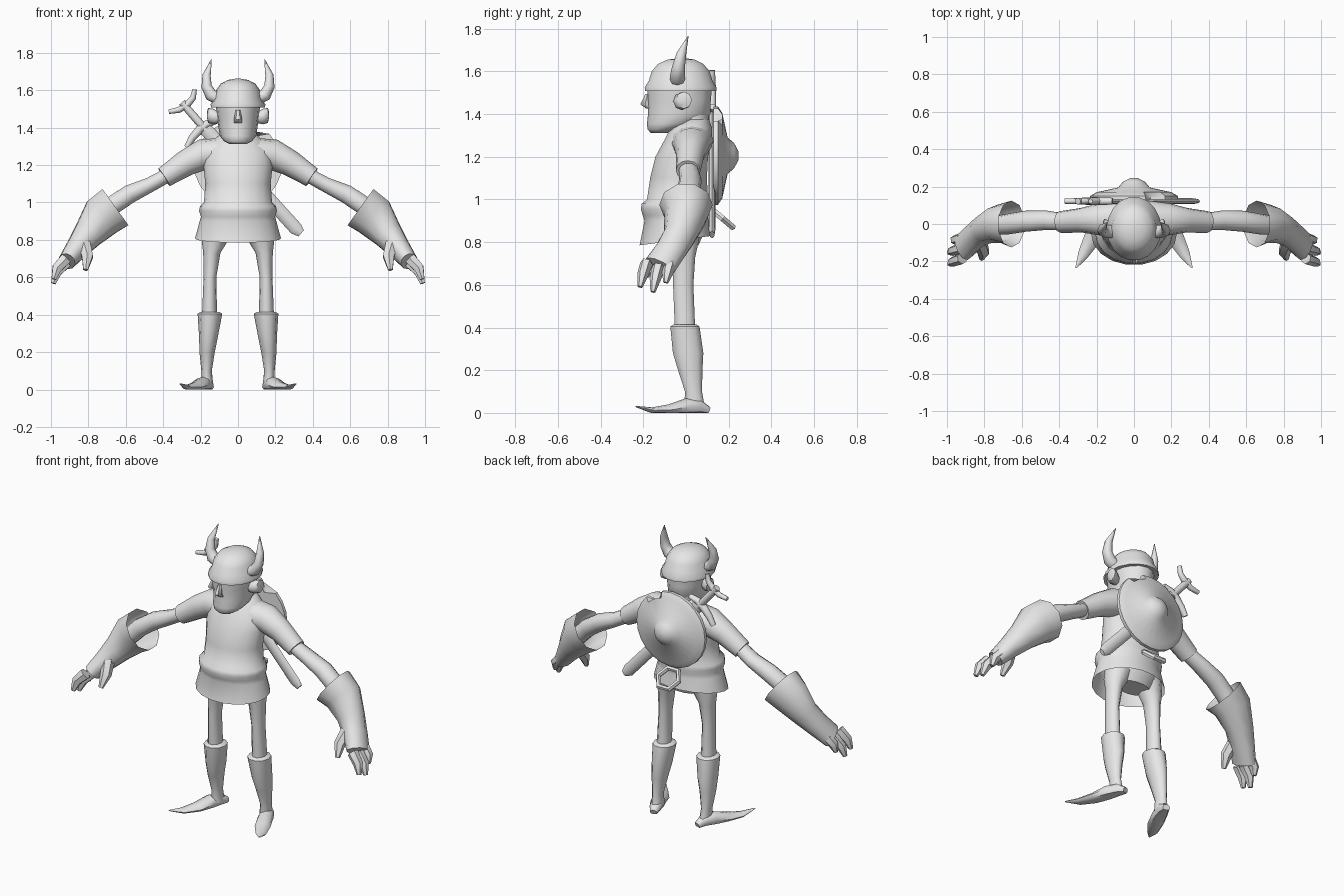
import bpy, math
from mathutils import Vector

grey = bpy.data.materials.new("plain grey")
grey.diffuse_color = (0.8, 0.8, 0.8, 1)

X, Y, Z = Vector((1, 0, 0)), Vector((0, 1, 0)), Vector((0, 0, 1))


def finish(ob, mirror=False, angle=50):
    """Material, soft shading and optional left/right mirroring."""
    ob.data.materials.append(grey)
    bpy.ops.object.select_all(action='DESELECT')
    ob.select_set(True)
    bpy.context.view_layer.objects.active = ob
    bpy.ops.object.mode_set(mode='EDIT')
    bpy.ops.mesh.select_all(action='SELECT')
    bpy.ops.mesh.normals_make_consistent(inside=False)
    bpy.ops.object.mode_set(mode='OBJECT')
    bpy.ops.object.shade_smooth_by_angle(angle=math.radians(angle))
    if mirror:
        m = ob.modifiers.new("mirror", 'MIRROR')
        m.use_mirror_merge = False
    return ob


def loft(name, rings, hint, axis=None, n=12, mirror=False, start=True, end=True, tweak=None):
    """Skin elliptical rings (x, y, z, radius along hint, other radius)."""
    verts, faces = [], []
    for i, (x, y, z, a, b) in enumerate(rings):
        lo, hi = rings[max(i - 1, 0)], rings[min(i + 1, len(rings) - 1)]
        t = axis or (Vector(hi[:3]) - Vector(lo[:3])).normalized()
        u = (hint - t * hint.dot(t)).normalized()
        v = t.cross(u)
        for k in range(n):
            w = 2 * math.pi * k / n
            p = Vector((x, y, z)) + u * a * math.cos(w) + v * b * math.sin(w)
            verts.append(tweak(p) if tweak else p)
    for i in range(len(rings) - 1):
        for k in range(n):
            j = (k + 1) % n
            faces.append((i * n + k, i * n + j, i * n + n + j, i * n + n + k))
    if start:
        faces.append(tuple(range(n)))
    if end:
        faces.append(tuple(range(len(verts) - n, len(verts))))
    me = bpy.data.meshes.new(name)
    me.from_pydata(verts, [], faces)
    ob = bpy.data.objects.new(name, me)
    bpy.context.collection.objects.link(ob)
    return finish(ob, mirror)


# Tunic with a flared, open skirt whose hem rises towards the back
def hem(p):
    if p.z < 0.85:
        p.z += 0.13 * (p.y + 0.22)
    return p


loft("tunic", [
    (0, -.05, .785, .23, .17), (0, -.045, .90, .205, .152), (0, -.05, .925, .198, .155),
    (0, -.05, .955, .208, .164), (0, -.05, .98, .203, .16), (0, -.04, 1.0, .182, .145),
    (0, -.035, 1.1, .175, .135), (0, -.02, 1.2, .185, .125), (0, .01, 1.28, .18, .112),
    (0, .025, 1.335, .13, .098), (0, .035, 1.375, .085, .075)],
    X, Z, 18, start=False, tweak=hem)

# Sleeves and arms
loft("sleeve", [(.04, .025, 1.275, .105, .075), (.19, .025, 1.255, .085, .083),
                (.28, .02, 1.21, .066, .07), (.395, .01, 1.135, .058, .056)],
     Y, n=12, mirror=True)
loft("forearm", [(.36, .01, 1.155, .045, .04), (.47, .02, 1.095, .052, .042),
                 (.58, .015, 1.045, .056, .052), (.67, .0, .985, .055, .053),
                 (.76, -.01, .89, .05, .05)], Y, n=10, mirror=True)

# Gauntlets with wide open cuffs, fingers and thumb
loft("gauntlet", [(.655, .0, .975, .125, .125), (.725, .0, .925, .102, .12),
                  (.80, -.03, .83, .078, .085), (.86, -.075, .755, .075, .064),
                  (.915, -.125, .685, .078, .048)], Y, n=10, mirror=True, start=False)
for i, (base, tip) in enumerate([((.92, -.185, .70), (.985, -.215, .59)),
                                 ((.92, -.13, .68), (.987, -.155, .567)),
                                 ((.92, -.075, .69), (.965, -.095, .61))]):
    b, t = Vector(base), Vector(tip)
    m = b.lerp(t, .55) + Vector((.012, 0, .01))
    loft(f"finger_{i + 1}", [(*b, .03, .035), (*m, .027, .03), (*t, .012, .014)],
         Y, n=6, mirror=True)
loft("thumb", [(.825, -.09, .79, .035, .04), (.805, -.15, .71, .03, .034),
               (.815, -.185, .64, .013, .014)], Y, n=6, mirror=True)

# Hips and legs
loft("hips", [(0, -.02, .97, .17, .11), (0, -.01, .85, .165, .1),
              (0, -.01, .785, .11, .07)], X, Z, 14)
loft("leg", [(.10, -.01, .86, .085, .085), (.125, -.01, .79, .068, .07),
             (.14, -.01, .73, .046, .056), (.15, -.013, .6, .034, .05),
             (.152, -.005, .40, .04, .05)], X, Z, 10, mirror=True)

# Boots with pointed, slightly raised toes
loft("boot", [(.15, -.005, .415, .05, .055), (.15, -.005, .405, .066, .072),
              (.158, .01, .28, .05, .075), (.165, .02, .2, .041, .06),
              (.168, .035, .1, .028, .042), (.165, .04, .03, .032, .05)],
     X, Z, 10, mirror=True)


def ground(p):
    p.z = max(p.z, 0)
    return p


loft("foot", [(.15, .105, .012, .018, .022), (.165, .06, .03, .035, .036),
              (.19, 0, .03, .038, .045), (.225, -.08, .015, .025, .045),
              (.27, -.16, .012, .014, .03), (.31, -.235, .03, .003, .004)],
     Z, n=8, mirror=True, tweak=ground)

# Neck and head
loft("neck", [(0, .03, 1.3, .085, .08), (0, .025, 1.44, .085, .08)], X, Z, 12)
loft("head", [(0, -.125, 1.312, .045, .04), (0, -.105, 1.328, .075, .075),
              (0, -.06, 1.355, .097, .123), (0, -.032, 1.40, .104, .146),
              (0, -.032, 1.46, .112, .148), (0, -.03, 1.53, .12, .152)], X, Z, 16)
loft("nose", [(0, -.175, 1.425, .022, .012), (0, -.192, 1.445, .022, .025),
              (0, -.18, 1.495, .012, .012)], X, Z, 6)
loft("ear", [(.10, -.03, 1.455, .03, .025), (.135, -.02, 1.46, .042, .04),
             (.16, -.01, 1.465, .04, .038), (.165, -.008, 1.468, .02, .02)],
     Z, X, 8, mirror=True)

# Horned helmet
loft("helmet", [(0, -.025, 1.512, .12, .145), (0, -.025, 1.508, .145, .17),
                (0, -.025, 1.525, .146, .171), (0, -.025, 1.555, .127, .152),
                (0, -.025, 1.60, .118, .138), (0, -.025, 1.635, .093, .108),
                (0, -.022, 1.655, .055, .065), (0, -.02, 1.662, .015, .018)], X, Z, 18)
loft("horn", [(.10, -.04, 1.555, .036, .034), (.145, -.04, 1.575, .036, .034),
              (.168, -.035, 1.62, .03, .028), (.168, -.022, 1.68, .023, .022),
              (.142, .01, 1.765, .002, .002)], Y, n=8, mirror=True)


# Round shield on the back, with a boss and a chipped rim
def chip(p):
    d = p - Vector((0, p.y, 1.205))
    if d.length > .2 and abs(math.atan2(d.z, d.x) - math.radians(60)) < .1:
        p -= d * .25
    return p


loft("shield", [(0, .13, 1.205, .235, .23), (0, .15, 1.205, .235, .23),
                (0, .17, 1.205, .2, .2), (0, .195, 1.205, .085, .085),
                (0, .225, 1.205, .06, .06), (0, .245, 1.205, .022, .022)],
     X, Y, 24, tweak=chip)

# Sheathed sword slung diagonally behind the back
loft("scabbard", [(-.18, .122, 1.4, .016, .036), (.31, .122, .86, .016, .036),
                  (.338, .122, .835, .012, .022)], Y, n=8)
loft("sword_grip", [(-.30, .122, 1.535, .018, .02), (-.17, .122, 1.385, .02, .022)], Y, n=8)
loft("sword_guard", [(-.275, .122, 1.295, .018, .014), (-.245, .122, 1.345, .02, .02),
                     (-.205, .122, 1.39, .022, .024), (-.165, .122, 1.42, .02, .02),
                     (-.115, .122, 1.435, .018, .014)], Y, n=8)
loft("sword_pommel", [(-.37, .122, 1.485, .014, .012), (-.315, .122, 1.495, .016, .016),
                      (-.27, .122, 1.525, .018, .019), (-.24, .122, 1.56, .016, .016),
                      (-.232, .122, 1.605, .014, .012)], Y, n=8)

# Hexagonal ring hanging below the shield
bpy.ops.mesh.primitive_torus_add(major_segments=6, minor_segments=6, major_radius=.07,
                                 minor_radius=.016, location=(0, .172, .91),
                                 rotation=(-.7, 0, 0))
ring = bpy.context.object
ring.name = "belt_ring"
finish(ring, angle=40)
